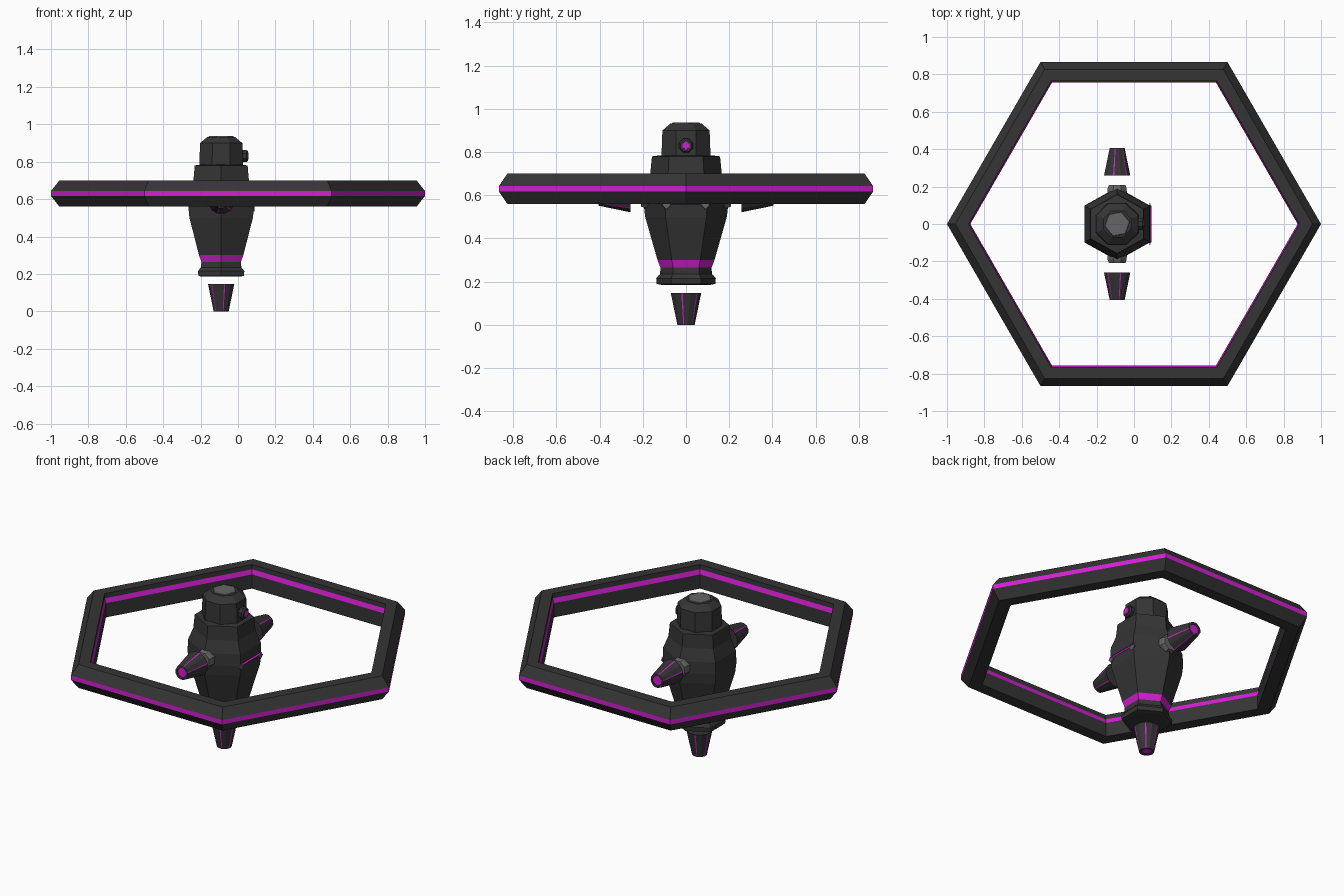
import bpy, math
from mathutils import Matrix, Vector

if "Cube" in bpy.data.objects:
    bpy.data.objects.remove(bpy.data.objects["Cube"])


def material(name, rgb):
    m = bpy.data.materials.new(name)
    m.diffuse_color = (*rgb, 1)
    m.use_nodes = True
    m.node_tree.nodes["Principled BSDF"].inputs["Base Color"].default_value = m.diffuse_color
    return m


DARK = material("charcoal", (0.035, 0.035, 0.035))
GLOW = material("magenta", (0.65, 0.014, 0.65))
GREY = material("mid grey", (0.13, 0.13, 0.13))
MATS = [DARK, GLOW, GREY]
CX = -0.09  # body axis


def loft(name, profile, angles, bands=None, sides=None, ends=(0, 0), closed=False,
         place=Matrix(), scale=(1, 1)):
    """Sweep a (radius, height) profile round the given angles.
    bands: material per profile step; sides: material per side."""
    n, k = len(angles), len(profile)
    verts = [place @ Vector((r * math.cos(a) * scale[0], r * math.sin(a) * scale[1], z))
             for r, z in profile for a in angles]
    faces, idx = [], []
    for i in range(k if closed else k - 1):
        j = (i + 1) % k
        for s in range(n):
            t = (s + 1) % n
            faces.append((i * n + s, i * n + t, j * n + t, j * n + s))
            idx.append((bands or {}).get(i, 0) or (sides or {}).get(s, 0))
    if not closed:
        faces += [tuple(reversed(range(n))), tuple(range((k - 1) * n, k * n))]
        idx += list(ends)
    me = bpy.data.meshes.new(name)
    me.from_pydata(verts, [], faces)
    for m in MATS:
        me.materials.append(m)
    me.polygons.foreach_set("material_index", idx)
    ob = bpy.data.objects.new(name, me)
    bpy.context.collection.objects.link(ob)
    return ob


def ngon(n, phase=0.0):
    return [math.radians(phase) + 2 * math.pi * i / n for i in range(n)]


def at(x, y, z, rx=0, ry=0):
    return (Matrix.Translation((x, y, z)) @ Matrix.Rotation(math.radians(rx), 4, 'X')
            @ Matrix.Rotation(math.radians(ry), 4, 'Y'))


# hexagonal hoop with glowing outer and inner stripes
hoop = [(0.955, 0.56), (1.0, 0.617), (1.0, 0.643), (0.955, 0.70),
        (0.884, 0.70), (0.883, 0.672), (0.875, 0.645), (0.875, 0.56)]
loft("hoop", hoop, ngon(6), bands={1: 1, 5: 1}, closed=True)

# hexagonal torso, from the foot collar up to the shoulders
torso = [(0.115, 0.185), (0.138, 0.19), (0.140, 0.215), (0.130, 0.228), (0.122, 0.235),
         (0.120, 0.265), (0.134, 0.30), (0.192, 0.50), (0.199, 0.56),
         (0.196, 0.63), (0.168, 0.70), (0.160, 0.78), (0.12, 0.785)]
loft("torso", torso, ngon(6, 30), bands={5: 1}, place=at(CX, 0, 0), scale=(1.02, 0.985))

# head with bevelled crown and grey cap
head = [(0.126, 0.775), (0.126, 0.80), (0.122, 0.90), (0.079, 0.933)]
loft("head", head, ngon(8, 22.5), place=at(CX, 0, 0), scale=(1, 0.97))
loft("head_cap", [(0.070, 0.93), (0.066, 0.937)], ngon(6, 10), bands={0: 2}, ends=(2, 2),
     place=at(CX, 0, 0))

# eye looking along +x: dark bezel and glowing lens
loft("eye_bezel", [(0.035, 0), (0.035, 0.03), (0.028, 0.038)], ngon(8, 22.5),
     place=at(0.015, 0, 0.83, ry=90))
loft("eye_lens", [(0.021, 0), (0.019, 0.006)], ngon(6), bands={0: 1}, ends=(1, 1),
     place=at(0.049, 0, 0.83, ry=90))

# thin glowing seam across the chest, with grey end plates
loft("chest_seam", [(0.0075, -0.098), (0.0075, 0.098)], ngon(4), bands={0: 1}, ends=(1, 1),
     place=at(0.085, 0, 0.565, rx=90))
for name, y in (("chest_plate_front", -0.09), ("chest_plate_back", 0.09)):
    loft(name, [(0.022, 0), (0.02, 0.006)], ngon(4), bands={0: 2}, ends=(2, 2),
         place=at(0.083, y, 0.555, ry=90))

# tapered floating limbs: dark panels split by hairline glowing seams
SEAMS = 6
panel_angles = []
for a in ngon(SEAMS, 15):
    panel_angles += [a - 0.05, a + 0.05, a + math.pi / SEAMS]
seam_sides = {3 * i: 1 for i in range(SEAMS)}
limb = [(0.072, 0), (0.041, 0.147), (0.030, 0.147), (0.028, 0.143)]
for name, place in (("foot_thruster", at(CX, 0, 0.147, rx=180)),
                    ("arm_front", at(CX, -0.258, 0.592, rx=90)),
                    ("arm_back", at(CX, 0.258, 0.592, rx=-90))):
    loft(name, limb, panel_angles, sides=seam_sides, ends=(0, 1), place=place)

# grey shoulder sockets at the torso corners
for name, y, rx in (("socket_front", -0.12, 90), ("socket_back", 0.12, -90)):
    loft(name, [(0.058, 0), (0.055, 0.07), (0.048, 0.088)], ngon(8, 22.5),
         bands={0: 2, 1: 2}, ends=(2, 2), place=at(CX, y, 0.592, rx=rx))

# make all face normals point outwards
import bmesh
for ob in bpy.context.collection.objects:
    bm = bmesh.new()
    bm.from_mesh(ob.data)
    bmesh.ops.recalc_face_normals(bm, faces=bm.faces)
    bm.to_mesh(ob.data)
    bm.free()
